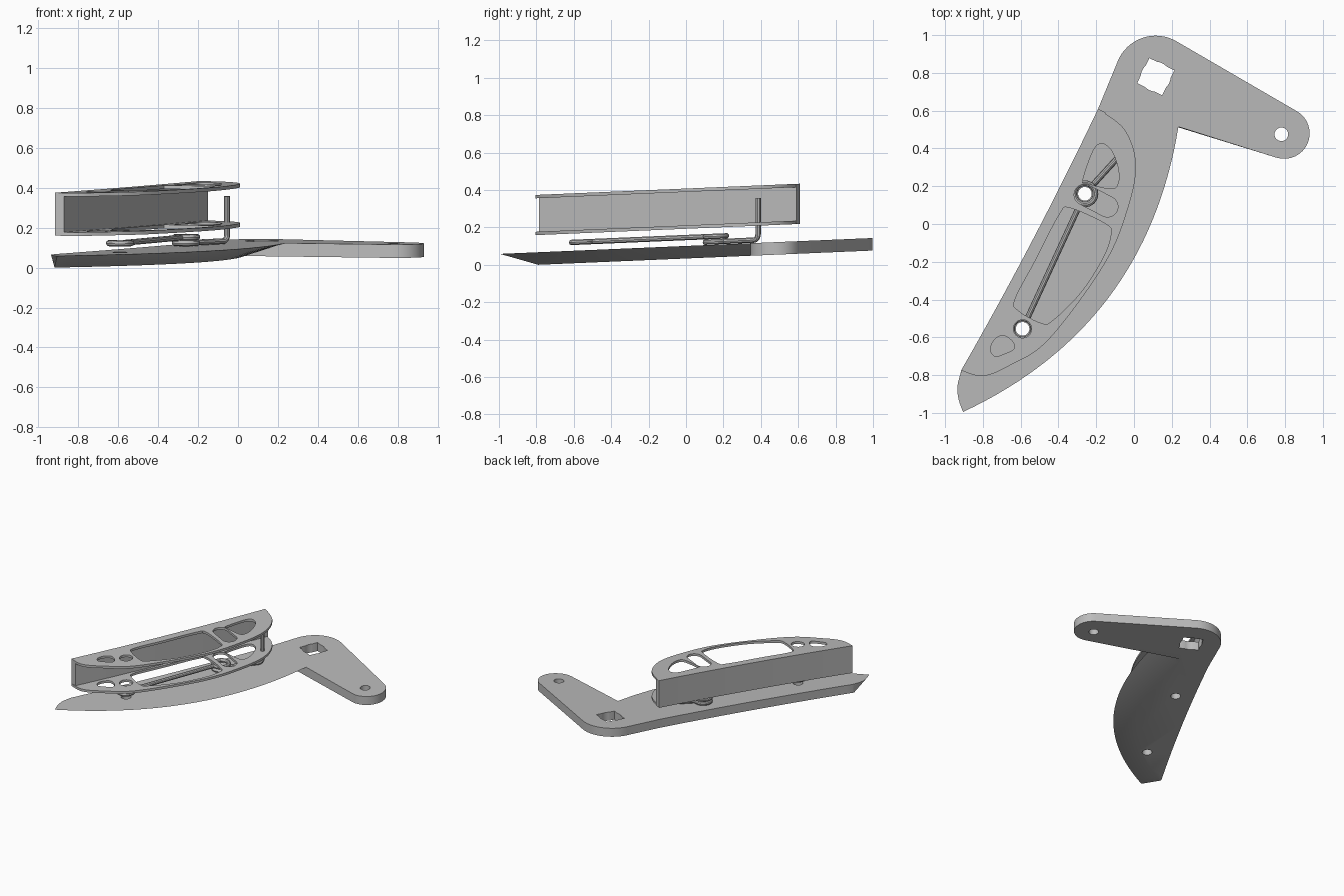
import bpy, bmesh, math
from mathutils import Vector, Matrix

cube = bpy.data.objects.get("Cube")
if cube:
    bpy.data.objects.remove(cube, do_unlink=True)

grey = bpy.data.materials.new("satin grey")
grey.use_nodes = True
grey.diffuse_color = (0.5, 0.5, 0.5, 1)
grey.node_tree.nodes["Principled BSDF"].inputs["Base Color"].default_value = (0.5, 0.5, 0.5, 1)
SLOPE = 0.0425
parts = []


def arc(centre, radius, start, end, n=16):
    """Points on a circle, angles in degrees."""
    angles = [math.radians(start + (end - start) * i / n) for i in range(n + 1)]
    return [Vector((centre[0] + radius * math.cos(a), centre[1] + radius * math.sin(a))) for a in angles]


def bow(a, b, sag, n=32):
    """Parabolic bow from a to b, bulging to the right of travel."""
    a, b = Vector(a), Vector(b)
    d = (b - a).normalized()
    side = Vector((d.y, -d.x))
    return [a.lerp(b, i / n) + side * sag * 4 * (i / n) * (1 - i / n) for i in range(n + 1)]


def smooth(pts, closed=True, n=6):
    """Catmull-Rom curve through a few points."""
    p = [Vector(q) for q in pts]
    p = [p[-1]] + p + p[:2] if closed else [p[0]] + p + [p[-1]]
    out = []
    for a, b, c, d in zip(p, p[1:], p[2:], p[3:]):
        for i in range(n):
            t = i / n
            out.append(0.5 * (2 * b + (c - a) * t + (2 * a - 5 * b + 4 * c - d) * t * t
                              + (3 * b - a - 3 * c + d) * t ** 3))
    return out if closed else out + [p[-1]]


def add(name, mesh):
    ob = bpy.data.objects.new(name, mesh)
    bpy.context.scene.collection.objects.link(ob)
    mesh.materials.clear()
    mesh.materials.append(grey)
    parts.append(ob)
    return ob


def loft(name, top, bottom, z0, z1):
    """Solid between two outlines with matching points."""
    bm = bmesh.new()
    lo = [bm.verts.new((p.x, p.y, z0)) for p in bottom]
    hi = [bm.verts.new((p.x, p.y, z1)) for p in top]
    bm.faces.new(lo)
    bm.faces.new(hi)
    for i in range(len(lo)):
        j = (i + 1) % len(lo)
        bm.faces.new((lo[i], lo[j], hi[j], hi[i]))
    bmesh.ops.remove_doubles(bm, verts=bm.verts, dist=0.0005)
    bmesh.ops.recalc_face_normals(bm, faces=bm.faces)
    mesh = bpy.data.meshes.new(name)
    bm.to_mesh(mesh)
    bm.free()
    return add(name, mesh)


def curve_mesh(name, splines, dims, **settings):
    """Mesh from polyline curves: filled sheet or round wire."""
    cu = bpy.data.curves.new(name, "CURVE")
    cu.dimensions = dims
    for key, value in settings.items():
        setattr(cu, key, value)
    for pts, closed in splines:
        sp = cu.splines.new("POLY")
        sp.points.add(len(pts) - 1)
        for point, p in zip(sp.points, pts):
            point.co = (*p, *([0] * (3 - len(p))), 1)
        sp.use_cyclic_u = closed
    tmp = bpy.data.objects.new(name + "_path", cu)
    bpy.context.scene.collection.objects.link(tmp)
    bpy.context.view_layer.update()
    mesh = bpy.data.meshes.new_from_object(tmp.evaluated_get(bpy.context.evaluated_depsgraph_get()))
    bpy.data.objects.remove(tmp, do_unlink=True)
    return add(name, mesh)


# Blade lever: flat plate, underside ground to a sharp outer edge
ring_low, ring_high = (-0.59, -0.555), (-0.26, 0.16)
pivot, arm_end = (0.115, 0.78), (0.795, 0.48)
shared = arc(arm_end, 0.135, -106, 60) + arc(pivot, 0.217, 60, 158)
shared += bow((-0.19, 0.61), (-0.915, -0.78), -0.015)
tip = smooth([(-0.915, -0.78), (-0.935, -0.86), (-0.928, -0.93), (-0.905, -0.995)], False, 4)
edge = bow((-0.905, -0.995), (0.235, 0.515), 0.25)
ground = bow((-0.918, -0.79), (0.03, 0.575), 0.25)
lever = loft("blade_lever", shared + tip + edge,
             shared + [ground[0]] * len(tip) + ground, 0.036, 0.103)

cutters = []
for centre, radius, sides, turn in [(ring_low, 0.036, 32, 0), (ring_high, 0.036, 32, 0),
                                    ((0.78, 0.475), 0.036, 32, 0),
                                    (pivot, 0.104, 4, 19), (pivot, 0.079, 32, 0)]:
    outline = arc(centre, radius, turn, turn + 360, sides)[:-1]
    cut = loft("hole_cutter", outline, outline, -0.2, 0.4)
    mod = lever.modifiers.new("hole", "BOOLEAN")
    mod.object, mod.operation, mod.solver = cut, "DIFFERENCE", "EXACT"
    cutters.append(cut)
bpy.context.view_layer.update()
lever.data = bpy.data.meshes.new_from_object(lever.evaluated_get(bpy.context.evaluated_depsgraph_get()))
lever.modifiers.clear()
for cut in cutters:
    parts.remove(cut)
    bpy.data.objects.remove(cut, do_unlink=True)

# Guard flanges: bow-shaped sheets with lightening holes
back = bow((-0.19, 0.61), (-0.915, -0.775), -0.015)
front = smooth([(-0.915, -0.775), (-0.8, -0.805), (-0.66, -0.75), (-0.45, -0.61), (-0.155, -0.21),
                (-0.03, 0.09), (0.01, 0.32), (-0.05, 0.5), (-0.19, 0.61)], False, 8)
pocket = smooth([(-0.27, 0.235), (-0.215, 0.39), (-0.17, 0.425), (-0.12, 0.39), (-0.085, 0.3),
                 (-0.083, 0.22), (-0.12, 0.187), (-0.25, 0.215)])
slot = arc((-0.262, 0.155), 0.055, 62, 242) + arc((-0.14, 0.092), 0.055, 242, 422)
window = smooth([(-0.63, -0.4), (-0.52, -0.19), (-0.395, 0.05), (-0.34, 0.085), (-0.15, 0.0),
                 (-0.122, -0.05), (-0.16, -0.17), (-0.28, -0.36), (-0.43, -0.51), (-0.49, -0.525),
                 (-0.61, -0.46)])
eye = arc(ring_low, 0.048, 0, 360, 32)[:-1]
drop = smooth([(-0.76, -0.665), (-0.74, -0.615), (-0.695, -0.59), (-0.645, -0.62),
               (-0.635, -0.66), (-0.68, -0.685), (-0.735, -0.7)])
sheet = [(o, True) for o in (back[:-1] + front[:-1], pocket, slot, window, eye, drop)]
for name, z in (("lower_flange", 0.204), ("upper_flange", 0.401)):
    flange = curve_mesh(name, sheet, "2D", fill_mode="BOTH", extrude=0.009)
    flange.data.transform(Matrix.Translation((0, 0, z)))

# Wall joining the flanges along the straight back edge
inner = bow((-0.87, -0.785), (-0.15, 0.59), 0.015)
loft("back_wall", back + inner, back + inner, 0.197, 0.408)


# Wire links: eyelets joined by round rods
def eyelet(centre, z):
    return [(p.x, p.y, z) for p in arc(centre, 0.056, 0, 360, 32)[:-1]], True


def rod(name, a, b, z, eyes, rise=None):
    a, b = Vector(a), Vector(b)
    d = (b - a).normalized()
    start = a + d * 0.056
    path = [(start.x, start.y, z)]
    if rise:
        for i in range(7):
            t = math.pi / 2 * i / 6
            p = b - d * 0.03 * (1 - math.sin(t))
            path.append((p.x, p.y, z + 0.03 * (1 - math.cos(t))))
        path.append((b.x, b.y, rise))
    else:
        end = b - d * 0.056
        path.append((end.x, end.y, z))
    splines = [eyelet(c, z) for c in eyes] + [(path, False)]
    curve_mesh(name, splines, "3D", bevel_depth=0.015, bevel_resolution=3, use_fill_caps=True)


rod("long_link", ring_low, ring_high, 0.148, (ring_low, ring_high))
rod("bent_link", ring_high, (-0.055, 0.385), 0.119, (ring_high,), 0.343)

# Tilt everything gently upward toward the back, then shade
shear = Matrix.Identity(4)
shear[2][1] = SLOPE
lowest = 0.0
for ob in parts:
    ob.data.transform(shear)
lowest = min(v.co.z for ob in parts for v in ob.data.vertices)
for ob in parts:
    ob.data.transform(Matrix.Translation((0, 0, -lowest)))
    bpy.ops.object.select_all(action="DESELECT")
    ob.select_set(True)
    bpy.context.view_layer.objects.active = ob
    bpy.ops.object.shade_smooth_by_angle(angle=math.radians(30))
